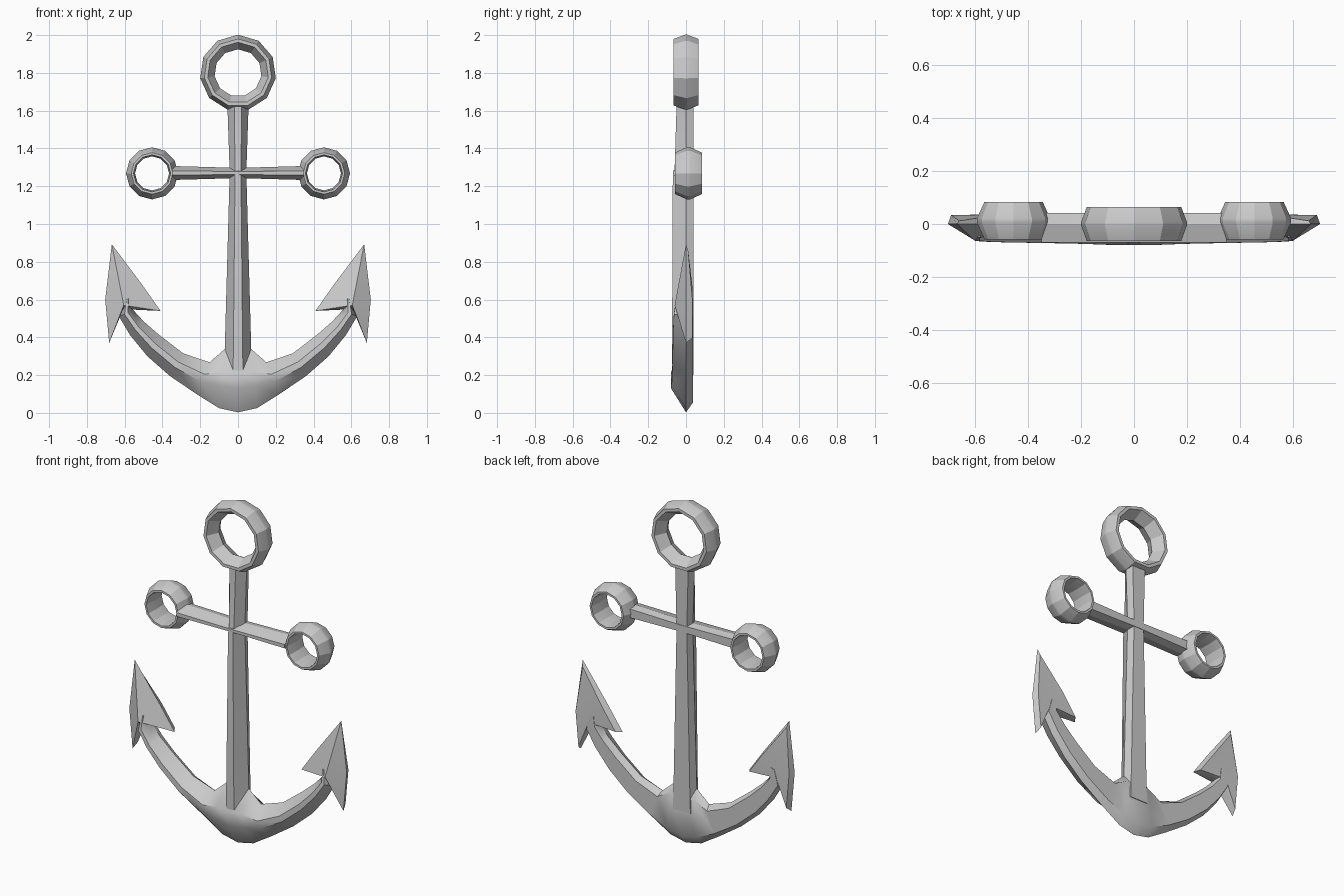
import bpy, bmesh, math
from mathutils import Vector

if "Cube" in bpy.data.objects:
    bpy.data.objects.remove(bpy.data.objects["Cube"])


def finish(name, bm, angle=30):
    bmesh.ops.recalc_face_normals(bm, faces=bm.faces[:])
    me = bpy.data.meshes.new(name)
    bm.to_mesh(me)
    bm.free()
    ob = bpy.data.objects.new(name, me)
    bpy.context.collection.objects.link(ob)
    bpy.ops.object.select_all(action='DESELECT')
    bpy.context.view_layer.objects.active = ob
    ob.select_set(True)
    bpy.ops.object.shade_smooth_by_angle(angle=math.radians(angle))
    return ob


def loft(name, sections, closed=False, angle=30):
    bm = bmesh.new()
    rows = [[bm.verts.new(p) for p in s] for s in sections]
    n = len(rows[0])
    pairs = list(zip(rows, rows[1:] + rows[:1])) if closed else list(zip(rows, rows[1:]))
    for a, b in pairs:
        for i in range(n):
            j = (i + 1) % n
            bm.faces.new((a[i], a[j], b[j], b[i]))
    if not closed:
        bm.faces.new(rows[0])
        bm.faces.new(rows[-1])
    return finish(name, bm, angle)


def ring(name, x, z, profile, sides):
    secs = []
    for k in range(sides):
        a = 2 * math.pi * k / sides
        secs.append([(x + r * math.sin(a), y, z + r * math.cos(a)) for r, y in profile])
    return loft(name, secs, True, 25)


def bar_section(o, i, front, back, f=0.35, b=0.15):
    # six-sided section between an outer and an inner edge point (x, z)
    o, i = Vector(o), Vector(i)
    pts = [(0, 0), (b, back), (1 - b, back), (1, 0), (1 - f, front), (f, front)]
    return [(p.x, y, p.y) for t, y in pts for p in [o.lerp(i, t)]]


# Top ring and the two stock rings
ring("top_ring", 0, 1.8, [(0.202, 0.007), (0.18, 0.065), (0.162, 0.065), (0.125, 0.0),
                          (0.162, -0.065), (0.18, -0.065), (0.202, -0.005)], 11)
for side, x in (("left", -0.455), ("right", 0.455)):
    ring(side + "_stock_ring", x, 1.268,
         [(0.138, 0.022), (0.11, 0.084), (0.098, 0.084), (0.09, 0.015),
          (0.098, -0.058), (0.11, -0.058), (0.138, 0.005)], 12)

# Shank: tapered bar (z, half width, front depth)
shank = [(0.2, 0.075, -0.072), (0.34, 0.07, -0.074), (1.24, 0.045, -0.07),
         (1.3, 0.045, -0.06), (1.625, 0.056, -0.05)]
loft("shank", [[(x, y, z) for x, z, y in
                [(-w, z, 0), (-w * .75, z, .04), (w * .75, z, .04),
                 (w, z, 0), (w * .35, z, f), (-w * .35, z, f)]] for z, w, f in shank])

# Stock: cross bar, slightly waisted in the middle
loft("stock", [bar_section((x, 1.27 - h), (x, 1.27 + h), f, 0.042)
               for x, h, f in [(-0.35, 0.037, -0.07), (0, 0.027, -0.07), (0.35, 0.037, -0.07)]])

# Arms: lofted from left to right through (outer, inner, front depth)
half = [((0.6, 0.60), (0.57, 0.61), -0.05), ((0.63, 0.51), (0.555, 0.545), -0.064),
        ((0.57, 0.41), (0.5, 0.485), -0.068), ((0.48, 0.30), (0.42, 0.415), -0.07),
        ((0.36, 0.195), (0.29, 0.315), -0.072), ((0.22, 0.1), (0.15, 0.268), -0.075),
        ((0.1, 0.025), (0.07, 0.338), -0.079)]
full = [((-o[0], o[1]), (-i[0], i[1]), f) for o, i, f in half]
full += [((0, 0.003), (0, 0.34), -0.08)] + half[::-1]
loft("arms", [bar_section(o, i, f, 0.036, 0.38) for o, i, f in full], angle=40)

# Flukes: barbed arrow heads, ridged in front and bevelled flat behind
outline = [(0.668, 0.893), (0.703, 0.6), (0.682, 0.37), (0.62, 0.52),
           (0.56, 0.547), (0.41, 0.54), (0.505, 0.675)]
for side, s in (("left", -1), ("right", 1)):
    bm = bmesh.new()
    c = Vector((0.6, 0.6))
    rim = [bm.verts.new((s * x, 0, z)) for x, z in outline]
    back = []
    for k, p in enumerate(outline):
        q = c.lerp(Vector(p), 0.88)
        back.append(bm.verts.new((s * q.x, 0.012 if k == 0 else 0.034, q.y)))
    ridge = bm.verts.new((s * 0.605, -0.06, 0.57))
    hub = bm.verts.new((s * 0.6, 0.034, 0.6))
    n = len(outline)
    for i in range(n):
        j = (i + 1) % n
        bm.faces.new((rim[i], rim[j], ridge))
        bm.faces.new((rim[i], rim[j], back[j], back[i]))
        bm.faces.new((back[i], back[j], hub))
    finish(side + "_fluke", bm)
